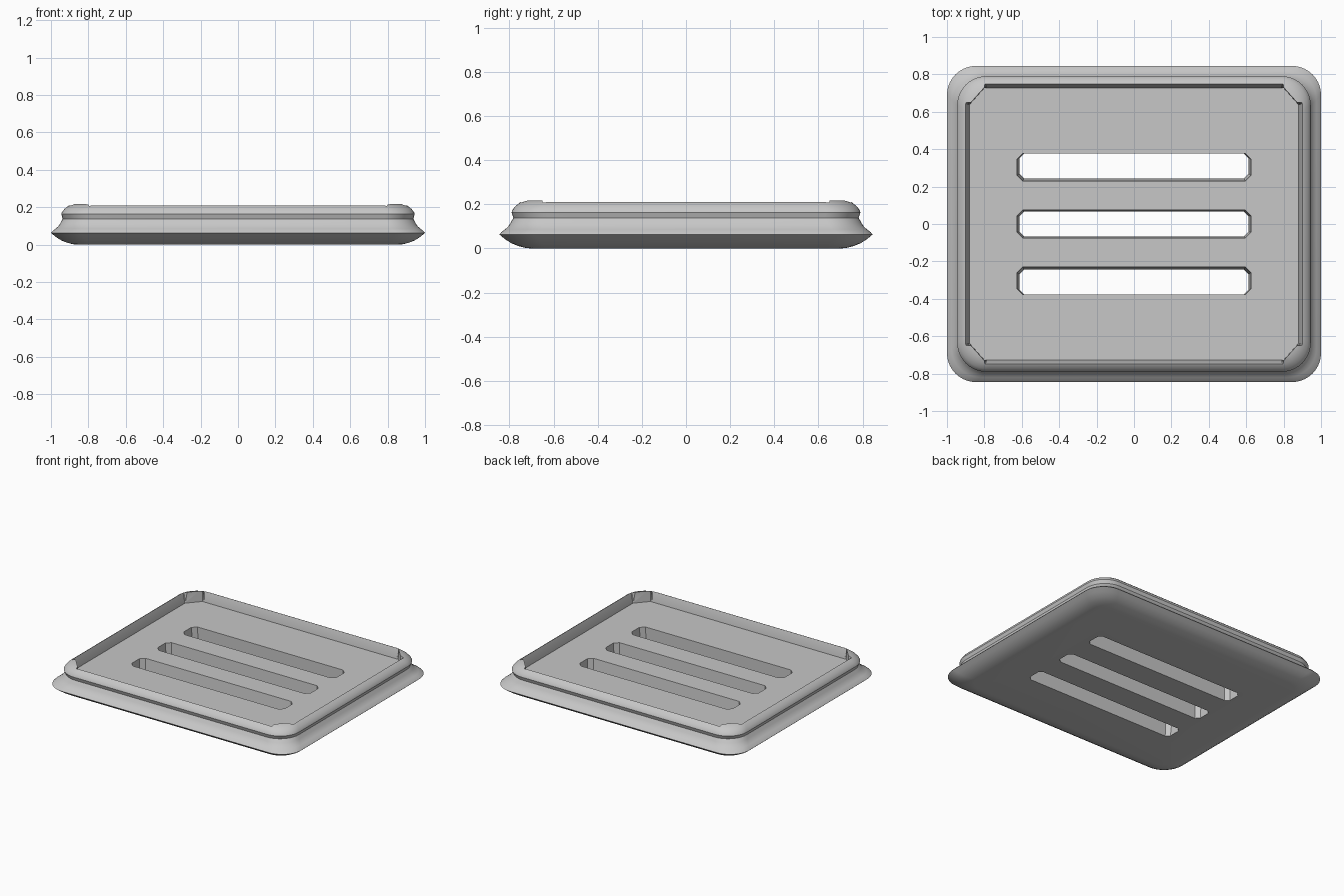
import bpy, bmesh, math

cube = bpy.data.objects.get("Cube")
if cube:
    bpy.data.objects.remove(cube, do_unlink=True)

grey = bpy.data.materials.new("mid grey")
grey.use_nodes = True
colour = (0.57, 0.57, 0.57, 1)
grey.diffuse_color = colour
grey.node_tree.nodes["Principled BSDF"].inputs["Base Color"].default_value = colour

HALF_X, HALF_Y = 1.0, 0.845


def rounded_rectangle(hx, hy, r, steps=10):
    """Counter-clockwise outline with rounded corners."""
    pts = []
    for k, (sx, sy) in enumerate([(1, 1), (-1, 1), (-1, -1), (1, -1)]):
        for i in range(steps + 1):
            a = math.pi / 2 * (k + i / steps)
            pts.append((sx * (hx - r) + r * math.cos(a),
                        sy * (hy - r) + r * math.sin(a)))
    return pts


def cut_rectangle(hx, hy, cx, cy, oy=0):
    """Counter-clockwise rectangle with clipped corners."""
    return [(hx, oy + hy - cy), (hx - cx, oy + hy), (cx - hx, oy + hy), (-hx, oy + hy - cy),
            (-hx, oy - hy + cy), (cx - hx, oy - hy), (hx - cx, oy - hy), (hx, oy - hy + cy)]


def loft(name, sections):
    """Closed solid through (outline, height) sections, bottom first."""
    bm = bmesh.new()
    rings = [[bm.verts.new((x, y, z)) for x, y in pts] for pts, z in sections]
    n = len(rings[0])
    for low, high in zip(rings, rings[1:]):
        for i in range(n):
            j = (i + 1) % n
            bm.faces.new((low[i], low[j], high[j], high[i]))
    bm.faces.new(rings[0][::-1])
    bm.faces.new(rings[-1])
    bmesh.ops.recalc_face_normals(bm, faces=bm.faces)
    mesh = bpy.data.meshes.new(name)
    bm.to_mesh(mesh)
    bm.free()
    mesh.materials.append(grey)
    obj = bpy.data.objects.new(name, mesh)
    bpy.context.collection.objects.link(obj)
    return obj


# Tray body: inset from the outer edge, height, corner radius
profile = [(0.14, 0.0, 0.10), (0.115, 0.003, 0.11), (0.085, 0.011, 0.12),
           (0.055, 0.023, 0.135), (0.025, 0.042, 0.15), (0.0, 0.063, 0.155),
           (0.008, 0.073, 0.155), (0.025, 0.086, 0.155), (0.04, 0.099, 0.155),
           (0.05, 0.115, 0.155), (0.063, 0.138, 0.155), (0.055, 0.163, 0.155),
           (0.058, 0.172, 0.155), (0.07, 0.189, 0.15), (0.092, 0.207, 0.145),
           (0.115, 0.217, 0.135), (0.14, 0.221, 0.125), (0.165, 0.22, 0.115),
           (0.2, 0.211, 0.10)]
body = loft("tray_body", [(rounded_rectangle(HALF_X - d, HALF_Y - d, r), z)
                          for d, z, r in profile])

# Recessed floor with clipped corners, plus sloped side reliefs
FLOOR = 0.14
cutters = [loft("floor_cutter", [(cut_rectangle(0.88, 0.727, 0.08, 0.09), FLOOR),
                                 (cut_rectangle(0.886, 0.733, 0.085, 0.095), 0.3)])]
for name, low, high in (("side_relief_cutter", (0.88, 0.64), (0.902, 0.65)),
                        ("end_relief_cutter", (0.79, 0.727), (0.80, 0.75))):
    cutters.append(loft(name, [
        (cut_rectangle(*low, 0.004, 0.004), FLOOR + 0.004),
        (cut_rectangle(*high, 0.004, 0.004), 0.215),
        (cut_rectangle(*high, 0.004, 0.004), 0.3)]))

# Three drain slots, slightly wider at the top toward the middle
for i in (-1, 0, 1):
    bottom = cut_rectangle(0.613, 0.066, 0.025, 0.025, i * 0.31)
    top = cut_rectangle(0.625, 0.074, 0.03, 0.03, i * 0.303)
    cutters.append(loft("slot_cutter", [(bottom, -0.1), (bottom, 0.0),
                                       (top, FLOOR), (top, 0.3)]))

for cutter in cutters:
    cutter.hide_render = True
    mod = body.modifiers.new(cutter.name, "BOOLEAN")
    mod.operation = "DIFFERENCE"
    mod.solver = "EXACT"
    mod.object = cutter

# Apply the cuts, then shade smooth with sharp edges kept
bpy.ops.object.select_all(action="DESELECT")
body.select_set(True)
bpy.context.view_layer.objects.active = body
for mod in list(body.modifiers):
    bpy.ops.object.modifier_apply(modifier=mod.name)
for cutter in cutters:
    bpy.data.objects.remove(cutter, do_unlink=True)
bpy.ops.object.shade_smooth_by_angle(angle=math.radians(30))
